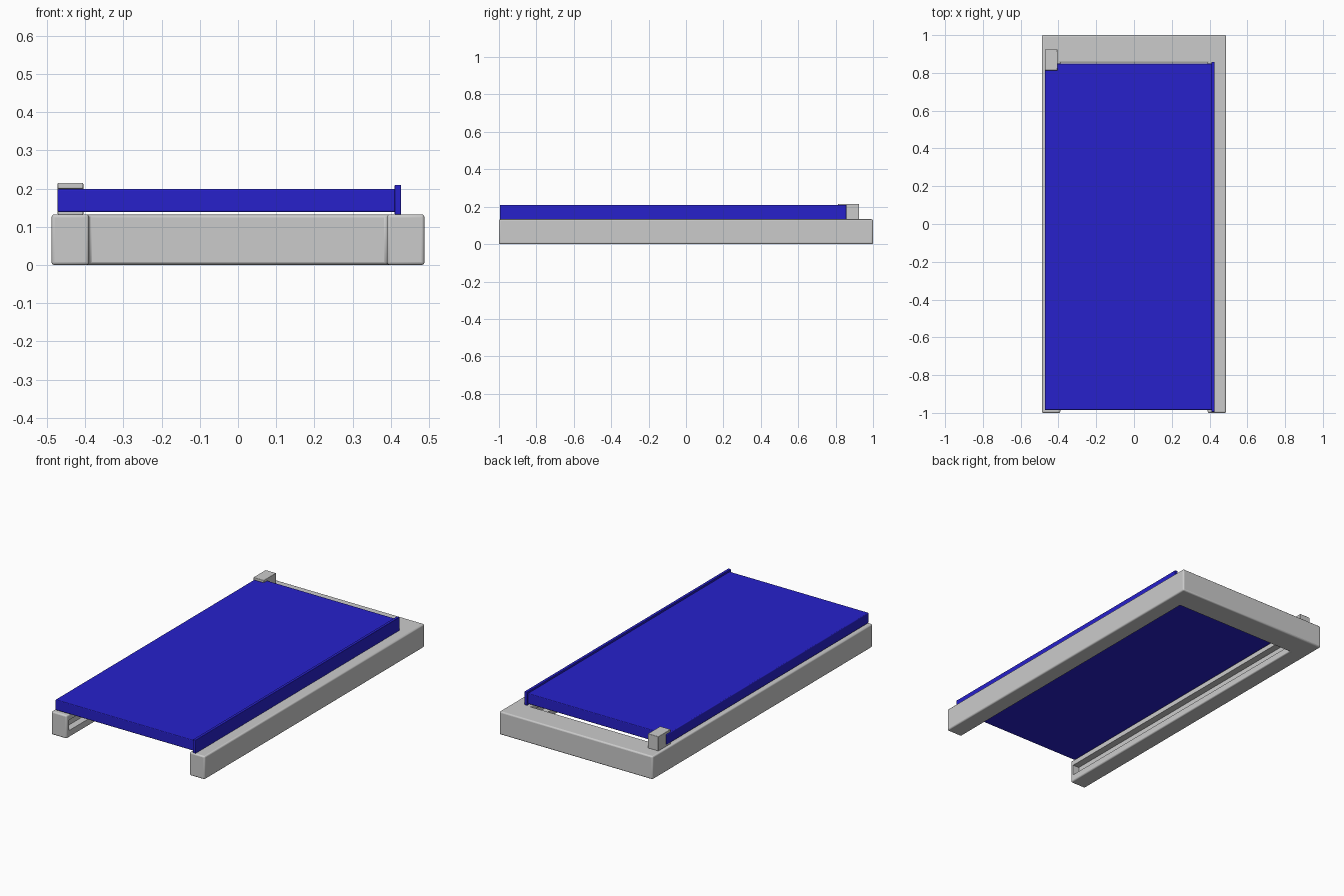
import bpy, bmesh

if "Cube" in bpy.data.objects:
    bpy.data.objects.remove(bpy.data.objects["Cube"])

blue = bpy.data.materials.new("blue_paint")
blue.diffuse_color = (0.02, 0.015, 0.6, 1)
blue.use_nodes = True
blue.node_tree.nodes["Principled BSDF"].inputs["Base Color"].default_value = blue.diffuse_color


def prism(name, outline, to3d, vec, bevel=0.006, mat=None):
    """Extrude a closed 2D outline along vec, with softened edges."""
    bm = bmesh.new()
    face = bm.faces.new([bm.verts.new(to3d(*p)) for p in outline])
    ext = bmesh.ops.extrude_face_region(bm, geom=[face])
    verts = [g for g in ext["geom"] if isinstance(g, bmesh.types.BMVert)]
    bmesh.ops.translate(bm, verts=verts, vec=vec)
    bmesh.ops.recalc_face_normals(bm, faces=bm.faces)
    mesh = bpy.data.meshes.new(name)
    bm.to_mesh(mesh)
    bm.free()
    ob = bpy.data.objects.new(name, mesh)
    bpy.context.collection.objects.link(ob)
    if mat:
        mesh.materials.append(mat)
    if bevel:
        mod = ob.modifiers.new("soft_edges", 'BEVEL')
        mod.width, mod.segments = bevel, 3
    bpy.context.view_layer.objects.active = ob
    bpy.ops.object.select_all(action='DESELECT')
    ob.select_set(True)
    bpy.ops.object.shade_smooth_by_angle()
    return ob


def box(name, x0, x1, y0, y1, z0, z1, **kw):
    outline = [(x0, y0), (x1, y0), (x1, y1), (x0, y1)]
    return prism(name, outline, lambda x, y: (x, y, z0), (0, 0, z1 - z0), **kw)


# U-shaped base frame, open at the front
W, IN, BACK = 0.488, 0.39, 0.855
u_shape = [(-W, -1), (-IN, -1), (-IN, BACK), (IN, BACK),
           (IN, -1), (W, -1), (W, 1), (-W, 1)]
frame = prism("base_frame", u_shape, lambda x, y: (x, y, 0), (0, 0, 0.133), bevel=0.008)

# slide grooves along the inner faces of both rails
cutter = box("groove_cutter", -0.43, 0.43, -0.98, 0.84, 0.04, 0.10, bevel=0)
cutter.hide_render = True
cutter.hide_viewport = True
cutter.display_type = 'WIRE'
groove = frame.modifiers.new("grooves", 'BOOLEAN')
groove.object = cutter
groove.operation = 'DIFFERENCE'
groove.solver = 'EXACT'

# sliding panel and its raised side lip
box("panel", -0.472, 0.414, -0.985, 0.85, 0.139, 0.199, bevel=0.004, mat=blue)
box("panel_side_lip", 0.410, 0.427, -0.995, 0.858, 0.132, 0.21, bevel=0.003, mat=blue)

# C-shaped corner clip gripping the panel
c_shape = [(0.925, 0.131), (0.925, 0.215), (0.813, 0.215), (0.813, 0.2),
           (0.853, 0.2), (0.853, 0.143), (0.813, 0.143), (0.813, 0.131)]
prism("corner_clip", c_shape, lambda y, z: (-0.472, y, z), (0.067, 0, 0), bevel=0.003)
